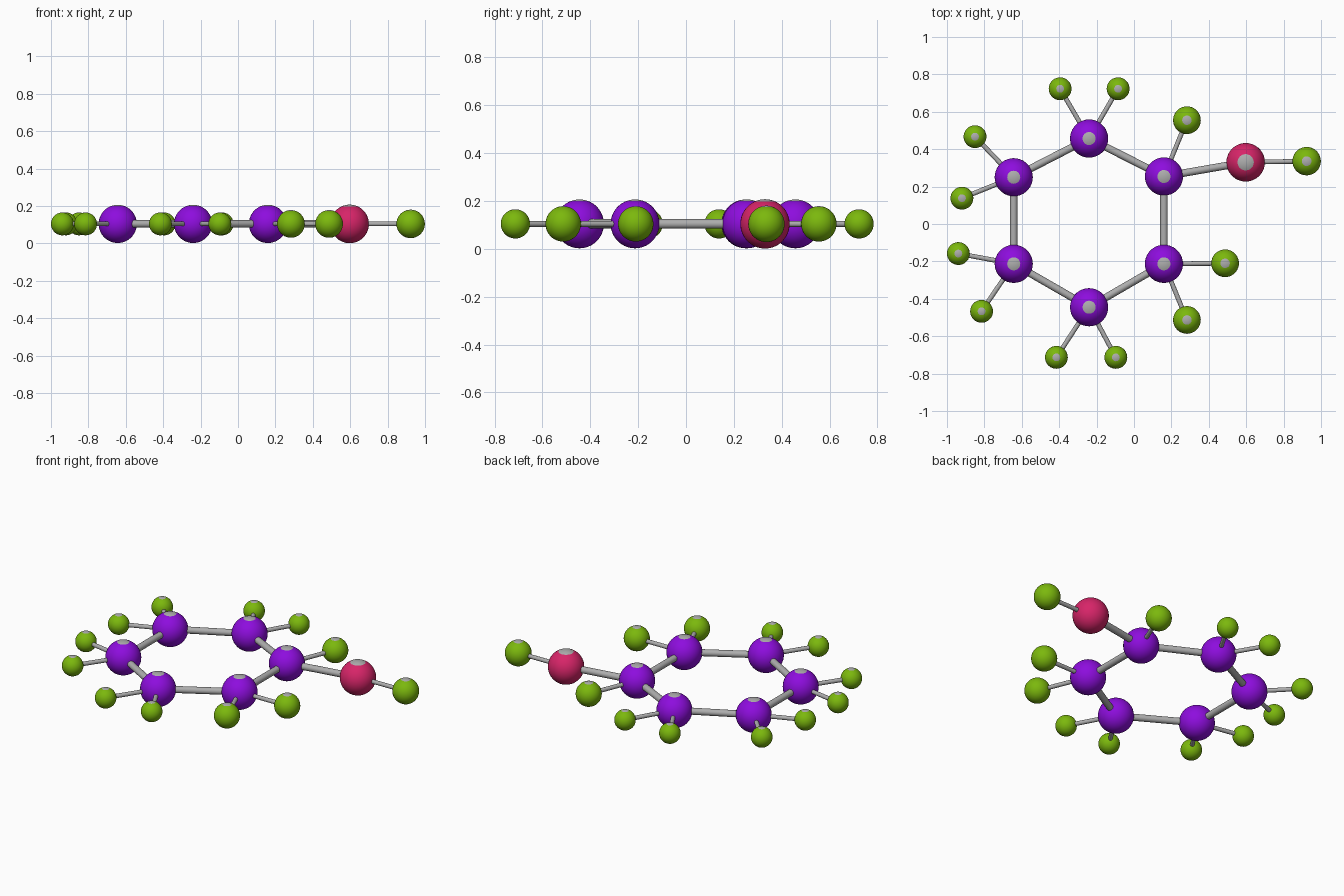
import bpy
import math
from mathutils import Vector

cube = bpy.data.objects.get("Cube")
if cube:
    bpy.data.objects.remove(cube, do_unlink=True)

MID = 0.104  # height of the flat ring


def make_material(name, rgb):
    mat = bpy.data.materials.new(name)
    mat.use_nodes = True
    color = (*rgb, 1.0)
    mat.diffuse_color = color
    mat.node_tree.nodes["Principled BSDF"].inputs["Base Color"].default_value = color
    return mat


purple = make_material("purple", (0.27, 0.004, 0.73))
green = make_material("green", (0.20, 0.48, 0.004))
crimson = make_material("crimson", (0.68, 0.018, 0.14))
grey = make_material("grey", (0.42, 0.42, 0.42))


def ball(name, xy, radius, mat, cap):
    """Smooth ball with a plain grey spot of radius cap on its top."""
    bpy.ops.mesh.primitive_uv_sphere_add(segments=36, ring_count=36, radius=radius,
                                         location=(*xy, MID))
    obj = bpy.context.object
    obj.name = name
    obj.data.materials.append(mat)
    obj.data.materials.append(grey)
    for face in obj.data.polygons:
        c = face.center
        if c.z > 0 and math.hypot(c.x, c.y) < cap:
            face.material_index = 1
    bpy.ops.object.shade_smooth()


def rod(name, a, b, radius):
    """Round grey rod between two ball centres."""
    start, end = Vector((*a, MID)), Vector((*b, MID))
    span = end - start
    bpy.ops.mesh.primitive_cylinder_add(vertices=24, radius=radius, depth=span.length,
                                        location=(start + end) / 2)
    obj = bpy.context.object
    obj.name = name
    obj.rotation_euler = span.to_track_quat('Z', 'Y').to_euler()
    obj.data.materials.append(grey)
    bpy.ops.object.shade_smooth_by_angle()


# Ring corners, each with its outer balls (x, y, radius)
SMALL, LARGE = 0.061, 0.074
ring = [
    ((-0.24, 0.457), [(-0.395, 0.723, SMALL), (-0.085, 0.723, SMALL)]),
    ((-0.643, 0.25), [(-0.85, 0.467, SMALL), (-0.92, 0.138, SMALL)]),
    ((-0.643, -0.213), [(-0.939, -0.158, SMALL), (-0.815, -0.467, SMALL)]),
    ((-0.24, -0.445), [(-0.415, -0.713, SMALL), (-0.097, -0.713, SMALL)]),
    ((0.16, -0.213), [(0.283, -0.513, LARGE), (0.487, -0.21, LARGE)]),
    ((0.16, 0.254), [(0.283, 0.555, LARGE)]),
]

for i, (corner, outers) in enumerate(ring):
    ball(f"ring_ball_{i + 1}", corner, 0.102, purple, 0.036)
    rod(f"ring_rod_{i + 1}", corner, ring[(i + 1) % len(ring)][0], 0.02)
    for j, (x, y, r) in enumerate(outers):
        ball(f"outer_ball_{i + 1}_{j + 1}", (x, y), r, green, r * 0.36)
        rod(f"outer_rod_{i + 1}_{j + 1}", corner, (x, y), 0.0125)

# Side arm with the red ball and its end ball
arm, tip = (0.597, 0.33), (0.923, 0.336)
ball("arm_ball", arm, 0.103, crimson, 0.042)
rod("arm_rod", ring[-1][0], arm, 0.02)
ball("arm_end_ball", tip, 0.076, green, 0.027)
rod("arm_end_rod", arm, tip, 0.0125)
